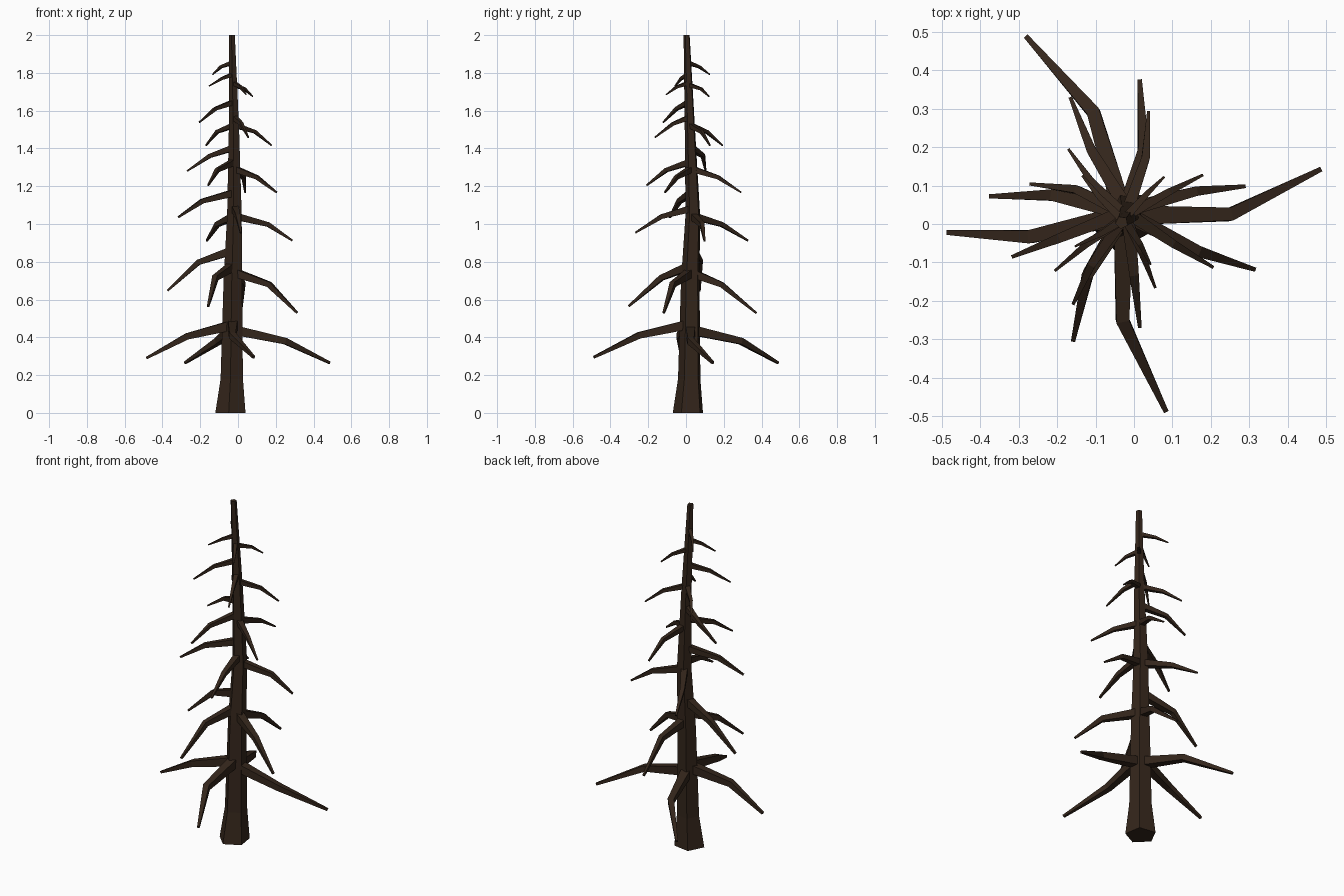
import bpy, bmesh, math
from mathutils import Vector

bark = bpy.data.materials.new("dark_bark")
bark.diffuse_color = (0.034, 0.019, 0.011, 1)


def tube(name, rings):
    """Capped tube through a list of equally sized vertex rings."""
    bm = bmesh.new()
    loops = [[bm.verts.new(p) for p in ring] for ring in rings]
    n = len(loops[0])
    for a, b in zip(loops, loops[1:]):
        for i in range(n):
            j = (i + 1) % n
            bm.faces.new((a[i], a[j], b[j], b[i]))
    bm.faces.new(loops[0][::-1])
    bm.faces.new(loops[-1])
    bmesh.ops.recalc_face_normals(bm, faces=bm.faces)
    mesh = bpy.data.meshes.new(name)
    bm.to_mesh(mesh)
    bm.free()
    mesh.materials.append(bark)
    bpy.context.collection.objects.link(bpy.data.objects.new(name, mesh))


# Trunk: five-sided, slightly crooked, flared foot (x, y, z, radius)
TRUNK = [(-0.036, 0.014, 0, 0.085), (-0.03, 0.02, 0.18, 0.063),
         (-0.025, 0.025, 0.7, 0.052), (-0.017, 0.038, 1.05, 0.041),
         (-0.02, 0.022, 1.5, 0.029), (-0.032, 0.004, 2, 0.017)]
tube("trunk", [[(x + r * math.cos(math.radians(45 + 72 * i)),
                 y + r * math.sin(math.radians(45 + 72 * i)), z) for i in range(5)]
               for x, y, z, r in TRUNK])


def trunk_axis(z):
    for a, b in zip(TRUNK, TRUNK[1:]):
        if z <= b[2]:
            t = (z - a[2]) / (b[2] - a[2])
            return Vector(a[:3]).lerp(Vector(b[:3]), t)


def branch(name, root, elbow, tip, s):
    """Drooping four-sided branch, bent at the elbow and tapering to the tip."""
    d1, d2 = (elbow - root).normalized(), (tip - elbow).normalized()
    rings = []
    for p, d, w in ((root, d1, 0.052), (elbow, (d1 + d2).normalized(), 0.034), (tip, d2, 0.013)):
        side = d.cross(Vector((0, 0, 1))).normalized()
        up = side.cross(d)
        h = w * s / 2
        rings.append([p + side * h * a + up * h * b
                      for a, b in ((-1, -1), (1, -1), (1, 1), (-1, 1))])
    tube(name, rings)


# Tiers: (elbow drop, root rise, width scale), then tip x, y, z and elbow x, y
TIERS = [
    ((0.115, 0.06, 1.0), [(0.485, 0.142, 0.265, 0.25, 0.025), (-0.28, 0.487, 0.265, -0.105, 0.29),
                          (-0.485, -0.022, 0.29, -0.27, -0.033), (0.083, -0.487, 0.295, -0.03, -0.25)]),
    ((0.15, 0.065, 0.85), [(0.313, -0.118, 0.53, 0.165, -0.07), (0.015, 0.373, 0.528, 0.025, 0.19),
                           (-0.373, 0.072, 0.647, -0.21, 0.075), (-0.158, -0.303, 0.565, -0.12, -0.13)]),
    ((0.085, 0.045, 0.72), [(0.288, 0.098, 0.912, 0.16, 0.085), (-0.165, 0.328, 0.912, -0.11, 0.19),
                            (-0.316, -0.085, 1.036, -0.19, -0.035), (0.015, -0.268, 0.954, 0.0, -0.13)]),
    ((0.08, 0.045, 0.62), [(0.205, -0.112, 1.167, 0.1, -0.05), (0.038, 0.292, 1.167, 0.03, 0.17),
                           (-0.27, 0.104, 1.28, -0.15, 0.09), (-0.158, -0.208, 1.205, -0.11, -0.105)]),
    ((0.072, 0.035, 0.52), [(0.178, 0.127, 1.416, 0.09, 0.083), (-0.17, 0.194, 1.416, -0.11, 0.11),
                            (-0.205, -0.121, 1.538, -0.12, -0.05), (0.055, -0.165, 1.458, 0.018, -0.07)]),
    ((0.04, 0.022, 0.42), [(0.078, 0.122, 1.675, 0.035, 0.08), (0.043, -0.105, 1.685, 0.015, -0.05),
                           (-0.153, -0.058, 1.73, -0.085, -0.025), (-0.134, 0.125, 1.792, -0.09, 0.07)]),
]
for t, ((drop, rise, scale), limbs) in enumerate(TIERS, 1):
    for k, (x, y, z, ex, ey) in enumerate(limbs, 1):
        branch(f"branch_tier{t}_{k}", trunk_axis(z + drop + rise),
               Vector((ex, ey, z + drop)), Vector((x, y, z)), scale)
